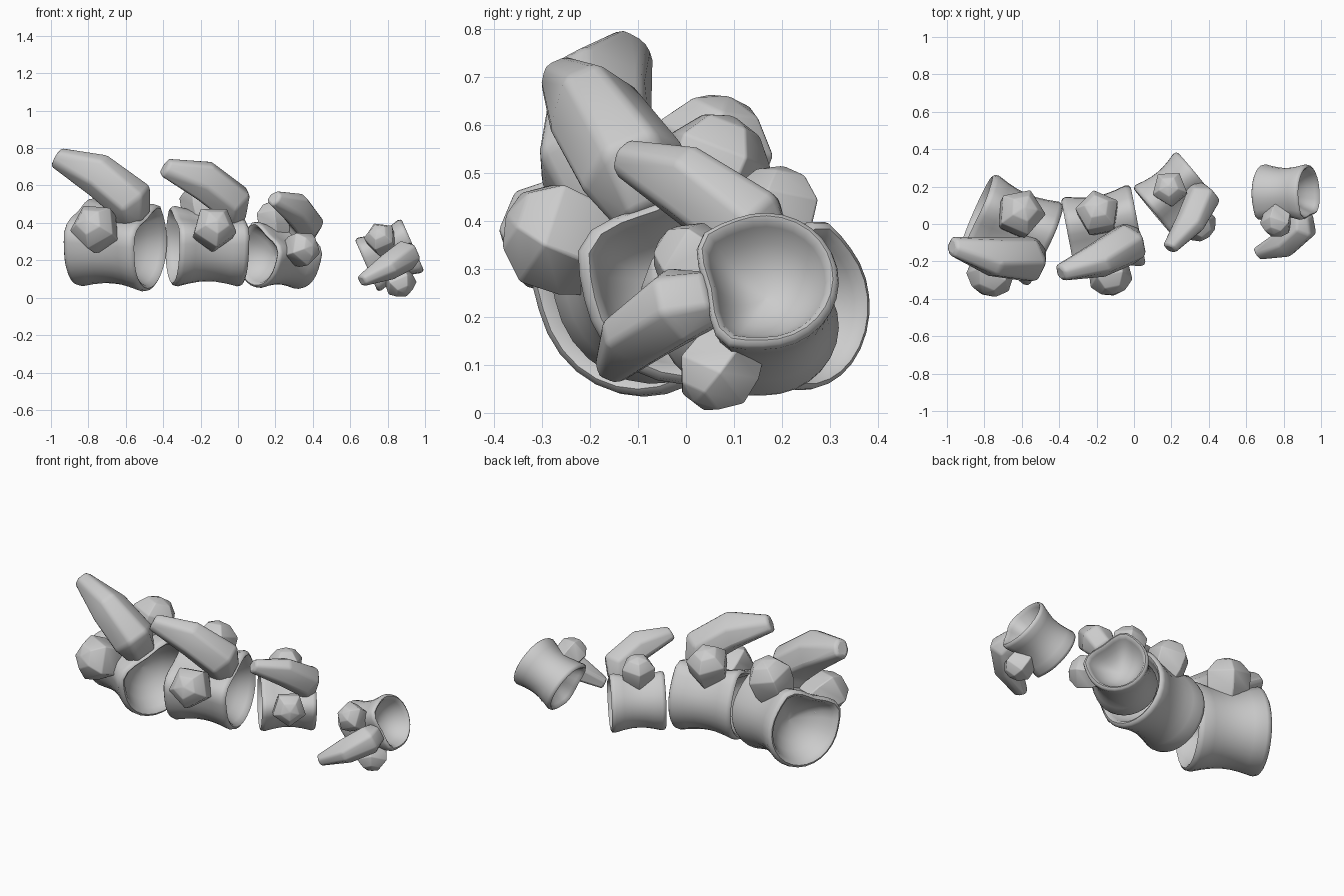
import bpy, bmesh, math
from mathutils import Vector, Matrix

if "Cube" in bpy.data.objects:
    bpy.data.objects.remove(bpy.data.objects["Cube"])

N = 28
R = 0.232


def finish(bm, name, mat, bevel=0.0, angle=40):
    bmesh.ops.recalc_face_normals(bm, faces=bm.faces)
    me = bpy.data.meshes.new(name)
    bm.to_mesh(me)
    bm.free()
    ob = bpy.data.objects.new(name, me)
    bpy.context.collection.objects.link(ob)
    ob.matrix_world = mat
    bpy.ops.object.select_all(action='DESELECT')
    ob.select_set(True)
    bpy.context.view_layer.objects.active = ob
    if bevel:
        m = ob.modifiers.new("soft_edges", 'BEVEL')
        m.width, m.segments, m.limit_method = bevel, 2, 'ANGLE'
        m.angle_limit = math.radians(20)
    bpy.ops.object.shade_smooth_by_angle(angle=math.radians(angle))
    return ob


def loft(bm, rings):
    loops = [[bm.verts.new(p) for p in r] for r in rings]
    for a, b in zip(loops, loops[1:]):
        for i in range(len(a)):
            j = (i + 1) % len(a)
            bm.faces.new((a[i], a[j], b[j], b[i]))
    bm.faces.new(loops[0])
    bm.faces.new(loops[-1])


def outline(t):
    # round drum section, flattened on top, with softened corners
    a = abs((t + math.pi) % (2 * math.pi) - math.pi)
    corner = math.exp(-((a - math.radians(48)) / math.radians(16)) ** 2)
    flat = math.exp(-(a / math.radians(28)) ** 2)
    return 1 + 0.10 * corner - 0.19 * flat


def drum(name, mat):
    # spool with rounded rims and deep cups at both ends
    half = [(0.04, 0.02), (0.05, 0.25), (0.075, 0.47), (0.12, 0.68), (0.175, 0.82),
            (0.195, 0.86), (0.206, 0.925), (0.197, 0.985), (0.175, 1.005),
            (0.11, 0.935), (0.05, 0.89)]
    prof = [(-x, r) for x, r in half] + [(0, 0.88)] + half[::-1]
    bm = bmesh.new()
    rings = []
    for x, r in prof:
        rings.append([(x, R * r * outline(t) * math.sin(t), R * r * outline(t) * math.cos(t))
                      for t in [2 * math.pi * i / N for i in range(N)]])
    loft(bm, rings)
    finish(bm, name, mat, angle=50)


def spine(name, mat):
    # swept blade: lower point, upper point, lower / middle / upper half widths
    secs = [((-.315, .455), (-.265, .545), .035, .05, .03),
            ((-.09, .315), (-.005, .52), .065, .115, .04),
            ((.04, .22), (.22, .345), .085, .13, .06),
            ((.06, .13), (.205, .19), .06, .085, .06)]
    bm = bmesh.new()
    rings = []
    for lo, hi, wl, wm, wh in secs:
        mid = ((lo[0] + hi[0]) / 2, (lo[1] + hi[1]) / 2)
        rings.append([(lo[0], -wl, lo[1]), (mid[0], -wm, mid[1]), (hi[0], -wh, hi[1]),
                      (hi[0], wh, hi[1]), (mid[0], wm, mid[1]), (lo[0], wl, lo[1])])
    loft(bm, rings)
    finish(bm, name, mat, bevel=0.018, angle=60)


def knob(name, mat, side):
    # five-sided blunt side process
    out = Vector((0, side, 1)).normalized()
    tip = Vector((0, side, -1)).normalized()
    across = Vector((1, 0, 0))
    base = Vector((-0.01, side * 0.2, 0.2))
    bm = bmesh.new()
    rings = []
    for h, r in [(-.15, .09), (-.06, .125), (.035, .132), (.1, .075), (.118, .012)]:
        rings.append([base + out * h + (tip * math.cos(t) + across * math.sin(t)) * r
                      for t in [2 * math.pi * i / 5 for i in range(5)]])
    loft(bm, rings)
    finish(bm, name, mat, bevel=0.022, angle=60)


# centre, long axis, sideways axis, size
bones = [((-.655, -.025, .28), (.92, -.40, -.08), (.41, .79, .42), 1.0),
         ((-.165, -.035, .275), (.98, .19, .0), (-.21, .895, .39), .92),
         ((.22, .16, .222), (.76, .63, -.02), (-.51, .64, .55), .74),
         ((.81, .165, .227), (.91, .0, .40), (-.33, -.2, .93), .66)]
for n, (c, ax, lat, s) in enumerate(bones, 1):
    x = Vector(ax).normalized()
    y = Vector(lat)
    y = (y - x * y.dot(x)).normalized()
    z = x.cross(y)
    mat = Matrix.Translation(c) @ Matrix((x, y, z)).transposed().to_4x4() @ Matrix.Scale(s, 4)
    drum(f"vertebra_{n}_body", mat)
    spine(f"vertebra_{n}_spine", mat)
    knob(f"vertebra_{n}_left_process", mat, 1)
    knob(f"vertebra_{n}_right_process", mat, -1)
